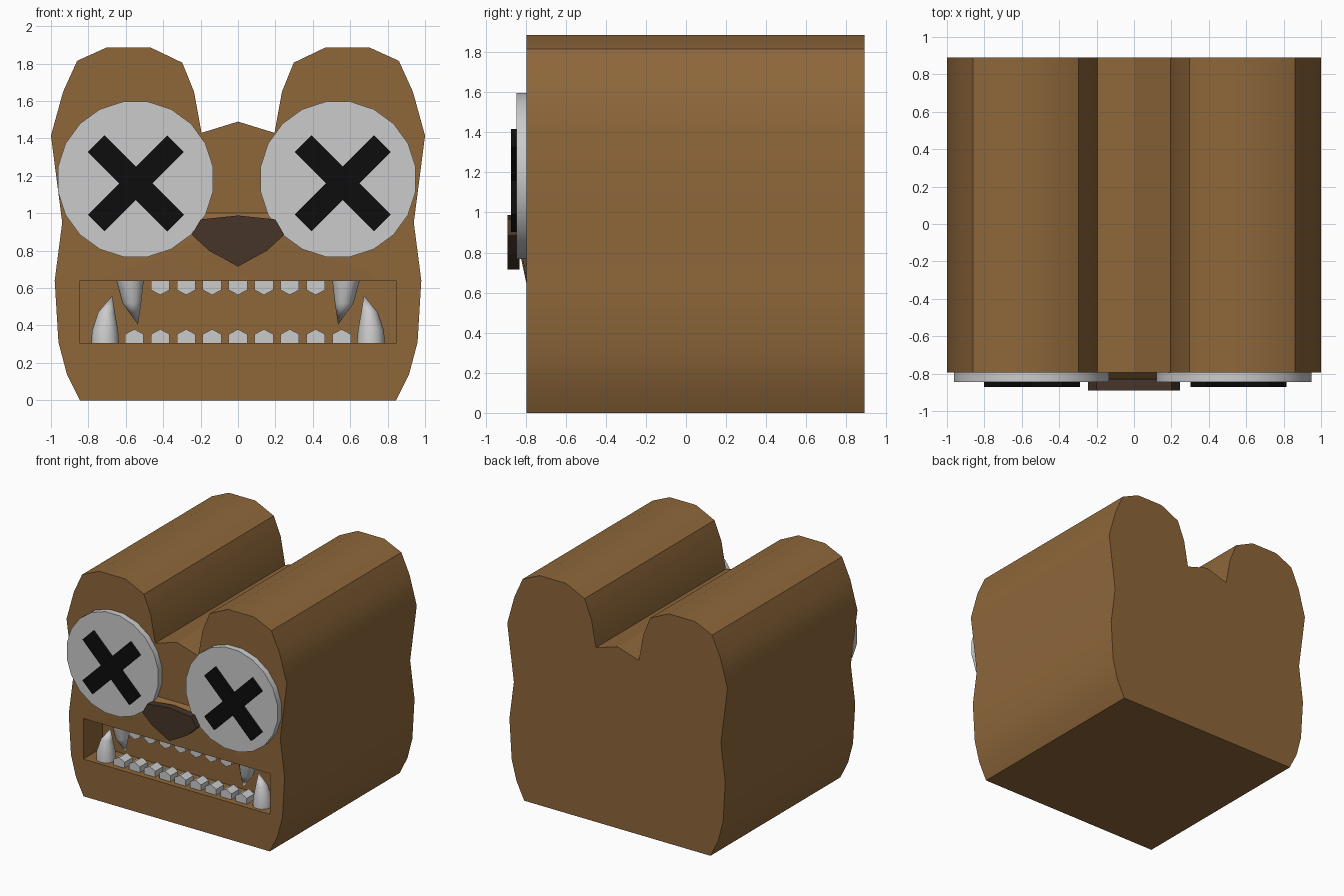
import bpy, bmesh, math
from mathutils import Vector

if "Cube" in bpy.data.objects:
    bpy.data.objects.remove(bpy.data.objects["Cube"])


def material(name, rgb):
    m = bpy.data.materials.new(name)
    m.diffuse_color = (*rgb, 1)
    m.use_nodes = True
    m.node_tree.nodes["Principled BSDF"].inputs["Base Color"].default_value = m.diffuse_color
    return m


BROWN = material("brown_fur", (0.27, 0.135, 0.042))
DARK = material("dark_nose", (0.062, 0.036, 0.022))
BLACK = material("black", (0.004, 0.004, 0.004))
FRONT, BACK = -0.795, 0.89


def finish(name, bm, mat=None, angle=None):
    bmesh.ops.recalc_face_normals(bm, faces=bm.faces)
    mesh = bpy.data.meshes.new(name)
    bm.to_mesh(mesh)
    bm.free()
    ob = bpy.data.objects.new(name, mesh)
    bpy.context.collection.objects.link(ob)
    if mat:
        mesh.materials.append(mat)
    if angle:
        smooth(ob, angle)
    return ob


def smooth(ob, angle):
    bpy.ops.object.select_all(action='DESELECT')
    ob.select_set(True)
    bpy.context.view_layer.objects.active = ob
    bpy.ops.object.shade_smooth_by_angle(angle=math.radians(angle))


def prism(bm, outline, y0, y1):
    """Extrude an (x, z) outline from y0 back to y1."""
    f = bm.faces.new([bm.verts.new((x, y0, z)) for x, z in outline])
    ext = bmesh.ops.extrude_face_region(bm, geom=[f], use_keep_orig=True)
    verts = [v for v in ext['geom'] if isinstance(v, bmesh.types.BMVert)]
    bmesh.ops.translate(bm, verts=verts, vec=(0, y1 - y0, 0))


def mirrored(half):
    """Close a right-hand outline with its left-hand copy."""
    return half + [(-x, z) for x, z in reversed(half) if x > 0]


# head block: one silhouette with two ears, extruded front to back
bm = bmesh.new()
prism(bm, mirrored([(0, 1.49), (0.195, 1.43), (0.235, 1.65), (0.298, 1.805),
                    (0.465, 1.885), (0.705, 1.885), (0.86, 1.815), (0.935, 1.65),
                    (1.0, 1.415), (0.94, 0.95), (0.98, 0.64), (0.96, 0.31),
                    (0.915, 0.14), (0.845, 0)]), FRONT, BACK)
head = finish("head", bm, BROWN)

# mouth recess cut into the front
bm = bmesh.new()
prism(bm, [(-0.847, 0.305), (0.847, 0.305), (0.847, 0.638), (-0.847, 0.638)],
      FRONT - 0.2, FRONT + 0.25)
cutter = finish("mouth_cutter", bm, BROWN)
cutter.hide_render = True
mod = head.modifiers.new("mouth", 'BOOLEAN')
mod.object = cutter
mod.operation = 'DIFFERENCE'
mod.solver = 'EXACT'
bpy.context.view_layer.objects.active = head
bpy.ops.object.modifier_apply(modifier=mod.name)
bpy.data.objects.remove(cutter)
smooth(head, 30)

# low muzzle swelling behind the nose
bm = bmesh.new()
base = [(-0.75, 0.64), (0.75, 0.64), (0.24, 1.0), (-0.24, 1.0)]
crest = [(-0.18, 0.84), (0.18, 0.84), (0.18, 0.95), (-0.18, 0.95)]
low = [bm.verts.new((x, FRONT, z)) for x, z in base]
top = [bm.verts.new((x, -0.838, z)) for x, z in crest]
bm.faces.new(top)
for i in range(4):
    j = (i + 1) % 4
    bm.faces.new((low[i], low[j], top[j], top[i]))
finish("muzzle", bm, BROWN, 30)

# nose
bm = bmesh.new()
prism(bm, mirrored([(0, 0.988), (0.2, 0.967), (0.247, 0.885), (0.155, 0.8),
                    (0, 0.715)]), -0.89, -0.83)
finish("nose", bm, DARK)

# button eyes with crossed bars
for side, ex, cx in (("left", -0.548, -0.546), ("right", 0.535, 0.56)):
    bm = bmesh.new()
    prism(bm, [(ex + 0.42 * math.cos((i + 0.5) * math.tau / 20),
                1.182 + 0.42 * math.sin((i + 0.5) * math.tau / 20))
               for i in range(20)], -0.845, FRONT + 0.005)
    finish("eye_" + side, bm, None, 30)
    # one twelve-sided cross outline, turned 45 degrees
    bm = bmesh.new()
    w, l = 0.063, 0.3
    arm = [(l, -w), (l, w), (w, w)]
    outline = []
    for k in range(4):
        a = math.radians(90 * k + 45)
        outline += [(cx + x * math.cos(a) - z * math.sin(a),
                     1.16 + x * math.sin(a) + z * math.cos(a)) for x, z in arm]
    prism(bm, outline, -0.872, -0.84)
    finish("eye_cross_" + side, bm, BLACK)


# small pointed teeth in two rows
def tooth_row(name, count, z, up):
    bm = bmesh.new()
    for i in range(count):
        x = (i - (count - 1) / 2) * 0.1385
        prism(bm, [(x - 0.05, z), (x + 0.05, z), (x + 0.05, z + up * 0.05),
                   (x, z + up * 0.077), (x - 0.05, z + up * 0.05)], -0.75, -0.65)
    finish(name, bm)


tooth_row("lower_teeth", 9, 0.303, 1)
tooth_row("upper_teeth", 7, 0.64, -1)


# curved fangs: rings of (x, z, radius) ending in a tip
def fang(name, side, rings, tip, n=12):
    bm = bmesh.new()
    y = -0.695
    loops = [[bm.verts.new((side * (x + r * math.cos(i * math.tau / n)),
                            y + r * math.sin(i * math.tau / n), z))
              for i in range(n)] for x, z, r in rings]
    point = bm.verts.new((side * tip[0], y, tip[1]))
    bm.faces.new(loops[0])
    for i in range(n):
        j = (i + 1) % n
        for a, b in zip(loops, loops[1:]):
            bm.faces.new((a[i], a[j], b[j], b[i]))
        bm.faces.new((loops[-1][i], loops[-1][j], point))
    finish(name, bm, None, 40)


for side, label in ((-1, "left"), (1, "right")):
    fang("upper_fang_" + label, side,
         [(0.577, 0.64, 0.073), (0.568, 0.52, 0.05)], (0.535, 0.405))
    fang("lower_fang_" + label, side,
         [(0.71, 0.303, 0.074), (0.711, 0.37, 0.07), (0.703, 0.47, 0.045)],
         (0.673, 0.56))
